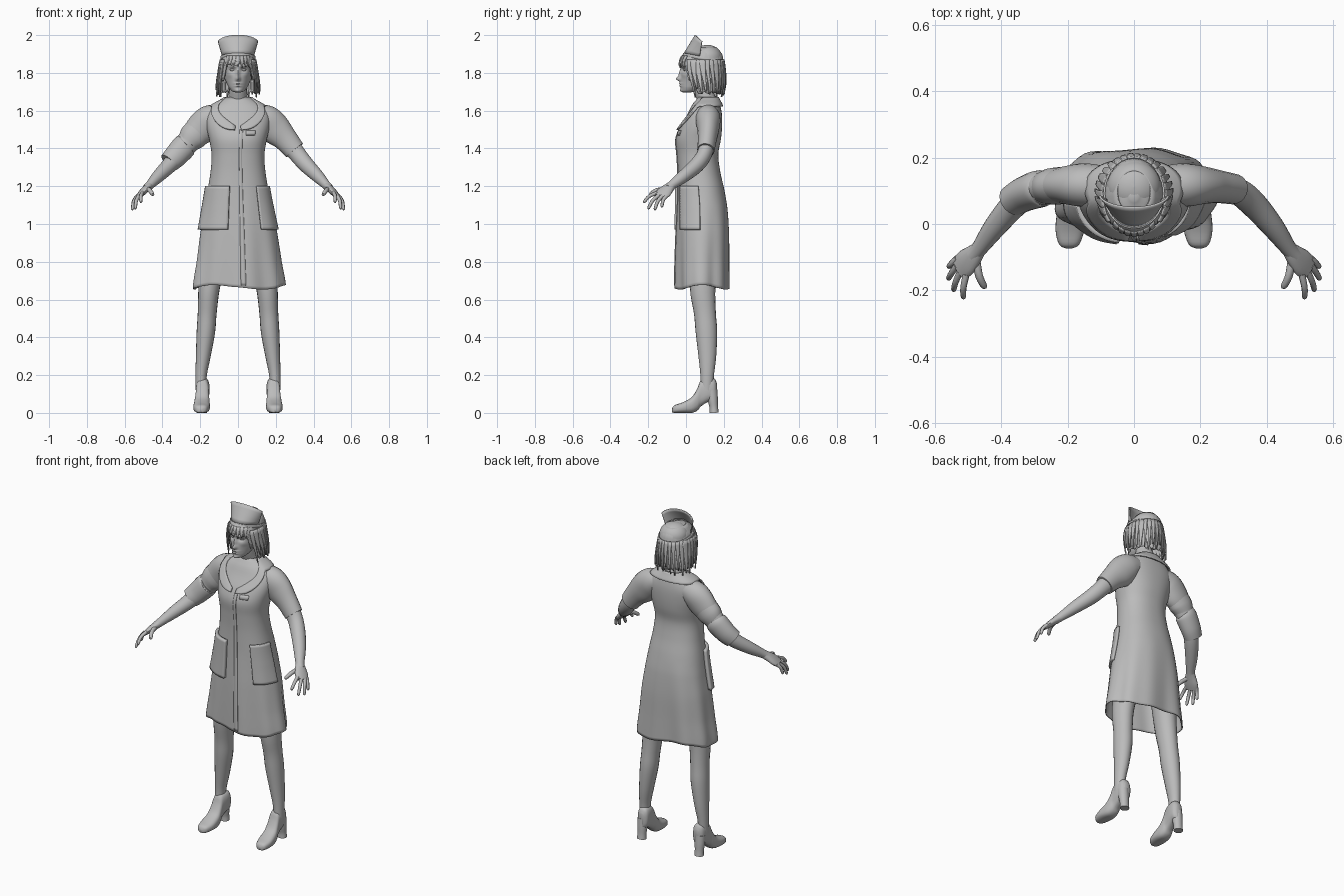
import bpy, bmesh, math, random
from mathutils import Vector

if "Cube" in bpy.data.objects:
    bpy.data.objects.remove(bpy.data.objects["Cube"])

random.seed(4)
clay = bpy.data.materials.new("grey_clay")
clay.diffuse_color = (0.5, 0.5, 0.5, 1)
clay.use_nodes = True
clay.node_tree.nodes["Principled BSDF"].inputs["Base Color"].default_value = clay.diffuse_color


def cubic(rows, t):
    """Smooth interpolation through rows, t in 0..1 over the row index."""
    s = min(max(t, 0), 1) * (len(rows) - 1)
    i = min(int(s), len(rows) - 2)
    f = s - i
    p = [rows[max(0, min(len(rows) - 1, i + k))] for k in (-1, 0, 1, 2)]
    return [b + 0.5 * f * (c - a + f * (2*a - 5*b + 4*c - d + f * (3*(b - c) + d - a)))
            for a, b, c, d in zip(*p)]


def at_height(rows, z):
    """Interpolate a profile whose first column is a descending height."""
    for i in range(len(rows) - 1):
        if z >= rows[i + 1][0]:
            break
    f = (rows[i][0] - z) / (rows[i][0] - rows[i + 1][0])
    return cubic(rows, (i + min(max(f, 0), 1)) / (len(rows) - 1))


def surface(name, func, nu, nv, closed=True, caps=False, thick=0, angle=50):
    """Grid mesh from func(u, v); u runs round the section, v along the part."""
    bm = bmesh.new()
    cols = nu if closed else nu + 1
    g = [[bm.verts.new(func(i / nu, j / nv)) for i in range(cols)] for j in range(nv + 1)]
    for j in range(nv):
        for i in range(nu):
            k = (i + 1) % cols
            bm.faces.new((g[j][i], g[j][k], g[j + 1][k], g[j + 1][i]))
    if caps:
        bm.faces.new(g[0])
        bm.faces.new(g[-1])
    bmesh.ops.recalc_face_normals(bm, faces=bm.faces)
    me = bpy.data.meshes.new(name)
    bm.to_mesh(me)
    bm.free()
    ob = bpy.data.objects.new(name, me)
    bpy.context.collection.objects.link(ob)
    me.materials.append(clay)
    if thick:
        m = ob.modifiers.new("thickness", 'SOLIDIFY')
        m.thickness, m.offset = thick, 0
    bpy.ops.object.select_all(action='DESELECT')
    ob.select_set(True)
    bpy.context.view_layer.objects.active = ob
    bpy.ops.object.shade_smooth_by_angle(angle=math.radians(angle))
    return ob


def tube(name, rows, sx=1, side=(0, 1, 0), nu=20, nv=24):
    """Rows are x, y, z, radius along side, radius across; sx=-1 mirrors."""
    def f(u, v):
        r = cubic(rows, v)
        t = (Vector(cubic(rows, v + 0.02)[:3]) - Vector(cubic(rows, v - 0.02)[:3])).normalized()
        a = Vector(side)
        a = (a - t * a.dot(t)).normalized()
        p = Vector(r[:3]) + a * r[3] * math.cos(u * math.tau) + t.cross(a) * r[4] * math.sin(u * math.tau)
        return p.x * sx, p.y, p.z
    return surface(name, f, nu, nv, caps=True)


def oval(cx, cy, rx, ry, th, e=1.0):
    """Point on a rounded section; angle 0 faces the front."""
    s, c = math.sin(th), math.cos(th)
    return (cx + rx * math.copysign(abs(s) ** e, s), cy - ry * math.copysign(abs(c) ** e, c))


def bump(x, z, x0, z0, wx, wz):
    return math.exp(-((x - x0) / wx) ** 2 - ((z - z0) / wz) ** 2)


# Dress: height, half width, front y, back y
DRESS = [(1.67, .065, .065, .165), (1.63, .125, .035, .178), (1.58, .165, .01, .187),
         (1.52, .165, -.025, .188), (1.45, .15, -.05, .182), (1.37, .137, -.045, .168),
         (1.28, .142, -.04, .178), (1.18, .158, -.04, .2), (1.08, .176, -.042, .217),
         (.95, .2, -.046, .225), (.8, .22, -.048, .225), (.665, .24, -.048, .225)]


def dress_at(th, z, off=0):
    _, rx, f, b = at_height(DRESS, z)
    t = max(0, (1.15 - z) / .48)
    off += t * (.006 * math.sin(5 * th + 1) + .005 * math.sin(9 * th))
    x, y = oval(.004 * t, (f + b) / 2, rx + off, (b - f) / 2 + off, th, .88)
    return x, y, z


surface("dress", lambda u, v: dress_at(u * math.tau, 1.67 - v * (1.005 + .012 * math.sin(u * 19))),
        72, 60, thick=.006)


def dress_patch(name, a0, a1, z0, z1, off, thick, nu=16, nv=16):
    return surface(name, lambda u, v: dress_at(a0 + (a1 - a0) * u, z0 + (z1 - z0) * v, off),
                   nu, nv, closed=False, thick=thick, angle=35)


# Front placket, pockets, name badge
dress_patch("placket", .03, .12, 1.5, .675, .004, .006, 2, 50)
dress_patch("right_pocket", -1.45, -.22, 1.2, .97, .012, .018)
dress_patch("left_pocket", .6, 1.5, 1.2, .97, .008, .014)
dress_patch("badge", .22, .55, 1.495, 1.47, .004, .006, 6, 2)


# Collar: stands at the nape and drops to a V at the front
def collar(u, v):
    th = .06 + (math.tau - .12) * u
    d = min(1, min(th, math.tau - th) / 1.15)
    top = 1.51 + .16 * d
    return dress_at(th, top - v * (.012 + .05 * math.sin(math.pi * min(d, .75))), .006 + .008 * v)


surface("collar", collar, 64, 5, closed=False, thick=.008, angle=35)

# Neck
tube("neck", [(0, .12, 1.58, .06, .055), (0, .108, 1.66, .052, .05), (0, .085, 1.72, .046, .047),
              (0, .08, 1.78, .045, .047)], side=(1, 0, 0))

# Head: height, half width, front y, back y
HEAD = [(1.945, .012, .07, .1), (1.93, .048, .03, .15), (1.895, .073, -.008, .18),
        (1.85, .078, -.026, .188), (1.8, .074, -.026, .18), (1.76, .066, -.028, .155),
        (1.725, .05, -.028, .11), (1.703, .032, -.024, .06), (1.695, .01, -.012, .02)]


def head(u, v):
    th = u * math.tau
    z = 1.945 - .25 * v
    _, rx, f, b = at_height(HEAD, z)
    x, y = oval(0, (f + b) / 2, rx, (b - f) / 2, th)
    if math.cos(th) > 0:
        ax = abs(x)
        y -= .022 * bump(x, z, 0, 1.768, .011, .013) + .012 * bump(x, z, 0, 1.795, .009, .024)
        y += .011 * bump(ax, z, .028, 1.816, .016, .011) + .005 * bump(ax, z, .05, 1.75, .02, .03)
        y -= .006 * bump(ax, z, .025, 1.836, .025, .008) + .004 * bump(ax, z, .045, 1.79, .018, .015)
        y -= .008 * bump(x, z, 0, 1.744, .02, .005) + .008 * bump(x, z, 0, 1.731, .017, .005)
        y -= .007 * bump(x, z, 0, 1.705, .018, .01)
    return x, y, z


surface("head", head, 96, 70, caps=True)

# Eyes
for sx, n in ((1, "left"), (-1, "right")):
    tube(n + "_eye", [(.028, -.002 - .012 * math.cos(a), 1.816, .016 * math.sin(a) + .001, .006 * math.sin(a) + .001)
                      for a in (0, .5, 1, 1.57, 2.2, 3.1)], sx, (1, 0, 0), 12, 10)

# Hair: short fringe, long bob, jagged lower edge
HAIR = [(1.935, .05, .03, .16), (1.9, .078, -.012, .188), (1.86, .09, -.032, .196),
        (1.8, .097, -.026, .2), (1.74, .102, -.005, .197), (1.67, .1, .02, .185)]
jag = [random.uniform(0, 1) for _ in range(80)]


def hair_at(th, z, off=0):
    _, rx, f, b = at_height(HAIR, z)
    x, y = oval(0, (f + b) / 2, rx + off, (b - f) / 2 + off, th)
    return x, y, z


def hair(u, v):
    th = u * math.tau
    d = min(th, math.tau - th)
    k = round(u * 80) % 80
    low = 1.843 if d < .75 else 1.76 if d < 1.05 else 1.695
    return hair_at(th, 1.935 - v * (1.935 - low + .018 * (jag[k] - .5)), .003 * math.sin(k * 2.1) * v)


surface("hair", hair, 80, 14, thick=.005, angle=35)


# Loose locks hanging over the bob
for i in range(22):
    a = 1.0 + (math.tau - 2.0) * i / 21
    low, w = random.uniform(1.67, 1.72), random.uniform(.1, .15)
    surface("hair_lock", lambda u, v: hair_at(a + w * (u - .5) * 2 * (1 - .75 * v), 1.87 + (low - 1.87) * v,
                                              .006 + .009 * v), 4, 8, closed=False, thick=.006, angle=35)
for i in range(7):
    a = -.66 + .22 * i
    low = random.uniform(1.825, 1.845)
    surface("fringe_lock", lambda u, v: hair_at(a + .12 * (u - .5) * 2 * (1 - .8 * v), 1.89 + (low - 1.89) * v,
                                                .004), 4, 5, closed=False, thick=.004, angle=35)


# Cap: folded front crest, dome, band
def crest(u, v):
    a = (u - .5) * 2.8
    s, c = math.sin(a), math.cos(a)
    bx, by, bz = .083 * s, .09 - .098 * c, 1.885 + .02 * c
    tx, ty, tz = .106 * s, .092 - .042 * c, 1.96 + .04 * c
    return bx + (tx - bx) * v, by + (ty - by) * v, bz + (tz - bz) * v


surface("cap_crest", crest, 24, 5, closed=False, thick=.006, angle=35)
surface("cap_dome", lambda u, v: (.082 * math.sin(v * 1.57 + .01) * math.sin(u * math.tau),
                                  .112 - .08 * math.sin(v * 1.57 + .01) * math.cos(u * math.tau),
                                  1.88 + .068 * math.cos(v * 1.57)), 36, 10)


def band(u, v):
    x, y = oval(0, .092, .09, .104, u * math.tau)
    return x, y, 1.905 - .2 * (y + .01) - .018 * v


surface("cap_band", band, 40, 2, thick=.006)

# Limbs, sleeves, hands and shoes, mirrored
SHOE = [(-.074, .004, .022, .008), (-.062, 0, .04, .03), (-.02, 0, .055, .043), (.03, 0, .083, .042),
        (.06, .012, .13, .037), (.08, .035, .175, .034), (.12, .06, .187, .036), (.15, .065, .182, .032),
        (.164, .075, .155, .016)]
FINGERS = [((.533, -.103, 1.148), (.56, -.13, 1.09)), ((.534, -.125, 1.148), (.561, -.167, 1.075)),
           ((.524, -.144, 1.152), (.545, -.202, 1.08)), ((.506, -.152, 1.165), (.515, -.226, 1.115)),
           ((.476, -.11, 1.185), (.45, -.195, 1.155))]
for sx, n in ((1, "left"), (-1, "right")):
    tube(n + "_leg", [(.12, .1, .88, .075, .07), (.152, .088, .67, .068, .057), (.163, .1, .53, .058, .05),
                      (.17, .108, .43, .057, .049), (.184, .113, .3, .047, .039), (.195, .112, .2, .036, .03),
                      (.196, .11, .12, .033, .028)], sx)
    tube(n + "_arm", [(.18, .12, 1.53, .05, .06), (.25, .113, 1.45, .043, .054), (.31, .1, 1.375, .04, .046),
                      (.36, .06, 1.315, .04, .042), (.42, -.01, 1.255, .034, .034),
                      (.465, -.072, 1.208, .025, .024), (.485, -.095, 1.188, .024, .022)], sx)
    tube(n + "_sleeve", [(.09, .115, 1.575, .06, .06), (.15, .117, 1.55, .066, .08), (.2, .117, 1.5, .058, .082),
                         (.25, .113, 1.45, .05, .066), (.3, .105, 1.39, .046, .056)], sx)
    # Hand
    tube(n + "_palm", [(.465, -.072, 1.206, .022, .022), (.485, -.095, 1.188, .033, .02),
                       (.508, -.118, 1.165, .041, .017), (.528, -.138, 1.145, .036, .012)],
         sx, (.03, .05, -.02), 16, 10)
    for i, (a, b) in enumerate(FINGERS):
        a, b = Vector(a), Vector(b)
        mid = a.lerp(b, .5) + Vector((.004, -.004, .008))
        r = .013 if i == 4 else .0105
        tube(n + "_finger", [(*a, r, r), (*mid, r * .9, r * .9), (*a.lerp(b, .92), r * .75, r * .75),
                             (*b, .002, .002)], sx, (1, 0, .1), 8, 9)

    # Heeled ankle shoe
    def shoe(u, v):
        y, lo, hi, w = cubic(SHOE, v)
        x, z = oval(.19 + .05 * (.05 - y), (lo + hi) / 2, w, (hi - lo) / 2, u * math.tau, .75)
        return sx * x, y, max(z, 0)
    surface(n + "_shoe", shoe, 24, 32, caps=True)
    tube(n + "_heel", [(.192, .136, .12, .03, .03), (.192, .142, .07, .027, .029), (.192, .147, .03, .023, .026),
                       (.192, .149, 0, .024, .027)], sx)

# Rolled cuff and fold on the right sleeve
tube("right_cuff", [(.27, .108, 1.425, .05, .058), (.285, .106, 1.41, .056, .066), (.33, .09, 1.36, .052, .062),
                    (.365, .07, 1.325, .047, .055)], -1)
tube("right_sleeve_fold", [(.2, .117, 1.5, .055, .076), (.24, .114, 1.46, .056, .074), (.265, .11, 1.43, .05, .06)], -1)
